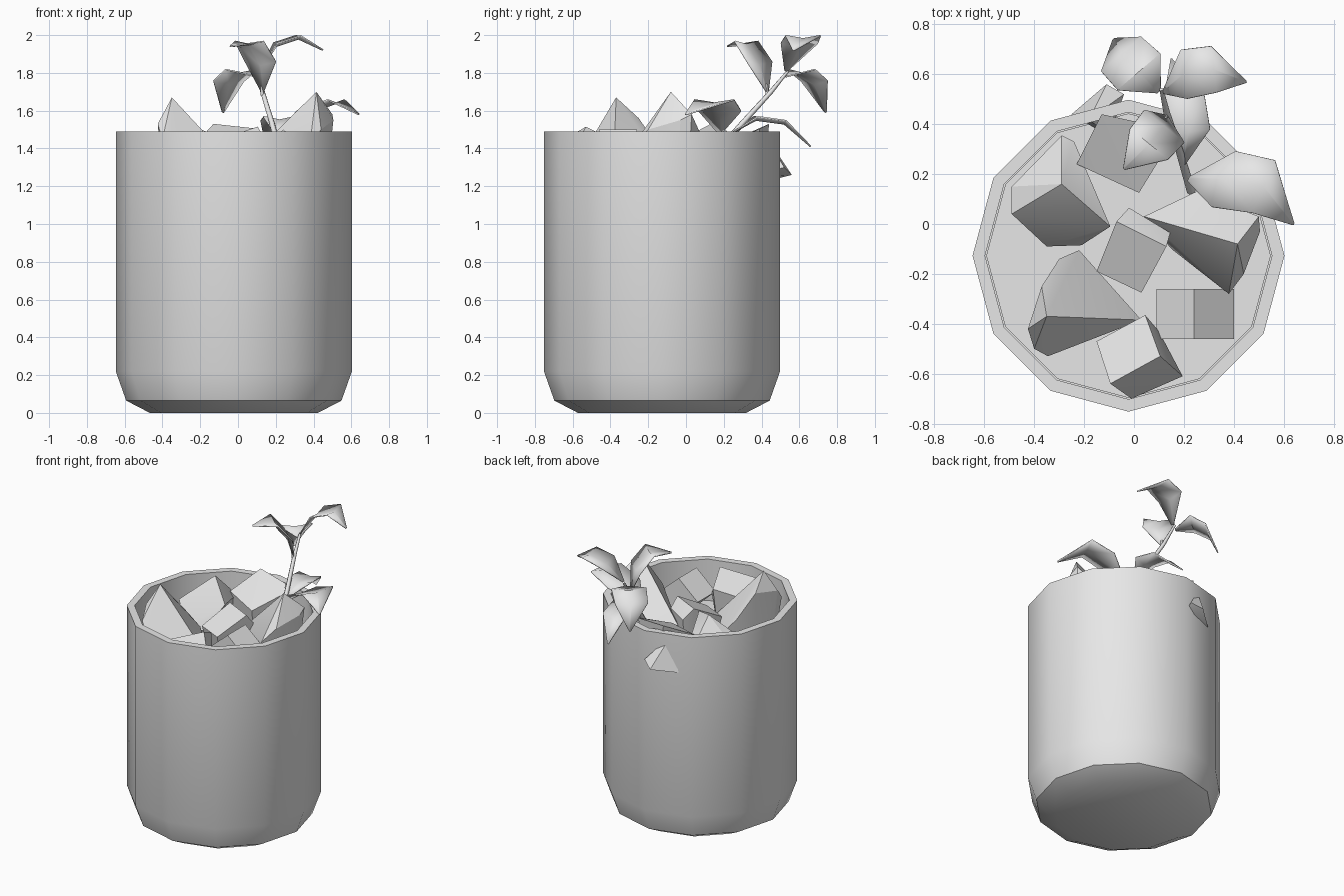
import bpy, bmesh, math
from mathutils import Vector

default = bpy.data.objects.get("Cube")
if default:
    bpy.data.objects.remove(default, do_unlink=True)

COLOUR = (0.8, 0.8, 0.8, 1)
grey = bpy.data.materials.new("plain grey")
grey.use_nodes = True
grey.diffuse_color = COLOUR
grey.node_tree.nodes["Principled BSDF"].inputs["Base Color"].default_value = COLOUR

SIDES = 12
CENTRE = Vector((-0.022, -0.127, 0))
SOIL_Z = 1.2


def finish(name, bm, angle=35):
    """Turn a bmesh into a shaded object."""
    bmesh.ops.recalc_face_normals(bm, faces=bm.faces[:])
    mesh = bpy.data.meshes.new(name)
    bm.to_mesh(mesh)
    bm.free()
    mesh.materials.append(grey)
    mesh.shade_smooth()
    mesh.set_sharp_from_angle(angle=math.radians(angle))
    obj = bpy.data.objects.new(name, mesh)
    bpy.context.collection.objects.link(obj)
    return obj


def lathe(name, profile):
    """Sweep (radius, height) pairs round the pot axis and cap both ends."""
    bm = bmesh.new()
    rings = []
    for r, z in profile:
        ring = []
        for i in range(SIDES):
            a = math.tau * i / SIDES
            ring.append(bm.verts.new(CENTRE + Vector((r * math.cos(a), r * math.sin(a), z))))
        rings.append(ring)
    for low, high in zip(rings, rings[1:]):
        for i in range(SIDES):
            j = (i + 1) % SIDES
            bm.faces.new((low[i], low[j], high[j], high[i]))
    bm.faces.new(rings[0])
    bm.faces.new(rings[-1])
    return finish(name, bm)


def rock(name, points, base=SOIL_Z - 0.03, shrink=0.75):
    """Convex stone: visible corners plus a narrower buried base."""
    bm = bmesh.new()
    points = [Vector(p) for p in points]
    middle = sum(points, Vector()) / len(points)
    for p in points:
        bm.verts.new(p)
        if base is not None:
            foot = middle.lerp(p, shrink)
            bm.verts.new((foot.x, foot.y, base))
    hull = bmesh.ops.convex_hull(bm, input=bm.verts[:])
    loose = {v for v in hull["geom_interior"] + hull["geom_unused"]
             if isinstance(v, bmesh.types.BMVert)}
    bmesh.ops.delete(bm, geom=list(loose), context="VERTS")
    bmesh.ops.dissolve_limit(bm, angle_limit=math.radians(4),
                             verts=bm.verts[:], edges=bm.edges[:])
    return finish(name, bm, 25)


def leaf(name, midrib, width):
    """Folded leaf blade along a midrib, pointed at both ends."""
    bm = bmesh.new()
    rib = [Vector(p) for p in midrib]
    along = rib[-1] - rib[0]
    side = Vector((along.y, -along.x, 0)).normalized()
    lift = Vector((0, 0, 0.02))
    rows = []
    for p, w in zip(rib, (0.08, 0.9, 0.85, 0.04)):
        off = side * width * w
        rows.append([bm.verts.new(q) for q in (p - off + lift * w, p, p + off + lift * w)])
    for a, b in zip(rows, rows[1:]):
        for i in range(2):
            bm.faces.new((a[i], a[i + 1], b[i + 1], b[i]))
    obj = finish(name, bm, 40)
    thick = obj.modifiers.new("thickness", "SOLIDIFY")
    thick.thickness = 0.008
    thick.offset = 0
    return obj


def stem(name, path, radii):
    """Tapered six-sided stalk made of joined segments."""
    bm = bmesh.new()
    path = [Vector(p) for p in path]
    rings = []
    for i, p in enumerate(path):
        way = (path[min(i + 1, len(path) - 1)] - path[max(i - 1, 0)]).to_track_quat("Z", "Y")
        angles = [math.tau * k / 6 for k in range(6)]
        rings.append([bm.verts.new(p + way @ Vector((math.cos(a), math.sin(a), 0)) * radii[i])
                      for a in angles])
    for a, b in zip(rings, rings[1:]):
        for k in range(6):
            m = (k + 1) % 6
            bm.faces.new((a[k], a[m], b[m], b[k]))
    bm.faces.new(rings[0])
    bm.faces.new(rings[-1])
    return finish(name, bm, 65)


# Pot with bevelled foot, flat rim and hollow top
lathe("pot", [(0.445, 0), (0.57, 0.065), (0.625, 0.22), (0.625, 1.49),
              (0.575, 1.49), (0.575, 1.1)])
lathe("soil", [(0.57, 1.12), (0.57, SOIL_Z)])

# Stones lying in the pot
rock("left_stone", [(-.29, .16, 1.545), (-.49, .04, 1.37), (-.49, .15, 1.35), (-.29, .355, 1.36),
                    (-.24, .33, 1.36), (-.095, -.01, 1.455), (-.21, -.085, 1.27), (-.35, -.09, 1.25)])
rock("middle_stone", [(-.07, .01, 1.47), (.13, -.09, 1.47), (.03, -.275, 1.36), (-.15, -.19, 1.36),
                      (-.02, .065, 1.4), (.145, -.035, 1.4)])
rock("front_left_stone", [(-.35, -.37, 1.67), (-.37, -.25, 1.56), (-.3, -.14, 1.4),
                          (-.22, -.105, 1.3), (.03, -.385, 1.26), (-.345, -.53, 1.35),
                          (-.4, -.5, 1.45), (-.425, -.42, 1.53)])
rock("right_stone", [(.415, -.08, 1.7), (.5, .03, 1.58), (.505, -.03, 1.55), (.44, -.2, 1.5),
                     (.38, -.28, 1.42), (.04, .03, 1.33), (.15, -.1, 1.25), (.25, .13, 1.36)])
rock("front_stone", [(.105, -.53, 1.515), (-.095, -.64, 1.45), (-.15, -.47, 1.37),
                     (.045, -.365, 1.435), (.195, -.61, 1.35), (-.01, -.7, 1.29), (.1, -.43, 1.37)])
rock("back_stone", [(-.13, .44, 1.53), (.1, .39, 1.505), (.14, .32, 1.47),
                    (.02, .125, 1.39), (-.23, .24, 1.42)])
rock("square_stone", [(x, y, z) for y in (-.46, -.26)
                      for x, z in ((.09, 1.37), (.24, 1.5), (.4, 1.36), (.25, 1.22))], base=None)
rock("spike_stone", [(-.18, .42, 1.47), (-.11, .56, 1.26), (-.25, .44, 1.23),
                     (-.04, .52, 1.3), (-.1, .35, 1.25)], base=None)

# Seedling
stem("plant_stem", [(.23, .13, 1.34), (.18, .3, 1.535), (.13, .45, 1.7), (.11, .54, 1.81)],
     (.018, .015, .013, .008))
stem("upper_stalk", [(.13, .43, 1.68), (.125, .425, 1.74)], (.01, .007))
leaf("back_left_leaf", [(.1, .53, 1.78), (.02, .61, 1.8), (-.05, .68, 1.74), (-.08, .74, 1.59)], .125)
leaf("back_right_leaf", [(.12, .53, 1.81), (.2, .6, 1.94), (.32, .62, 1.98), (.45, .57, 1.92)], .11)
leaf("front_leaf", [(.13, .43, 1.7), (.12, .39, 1.84), (.06, .32, 1.95), (-.04, .22, 1.94)], .115)
leaf("low_right_leaf", [(.22, .18, 1.48), (.36, .18, 1.58), (.52, .15, 1.64), (.64, 0, 1.58)], .135)
leaf("low_back_leaf", [(.2, .24, 1.48), (.22, .37, 1.55), (.2, .52, 1.53), (.15, .66, 1.41)], .095)
